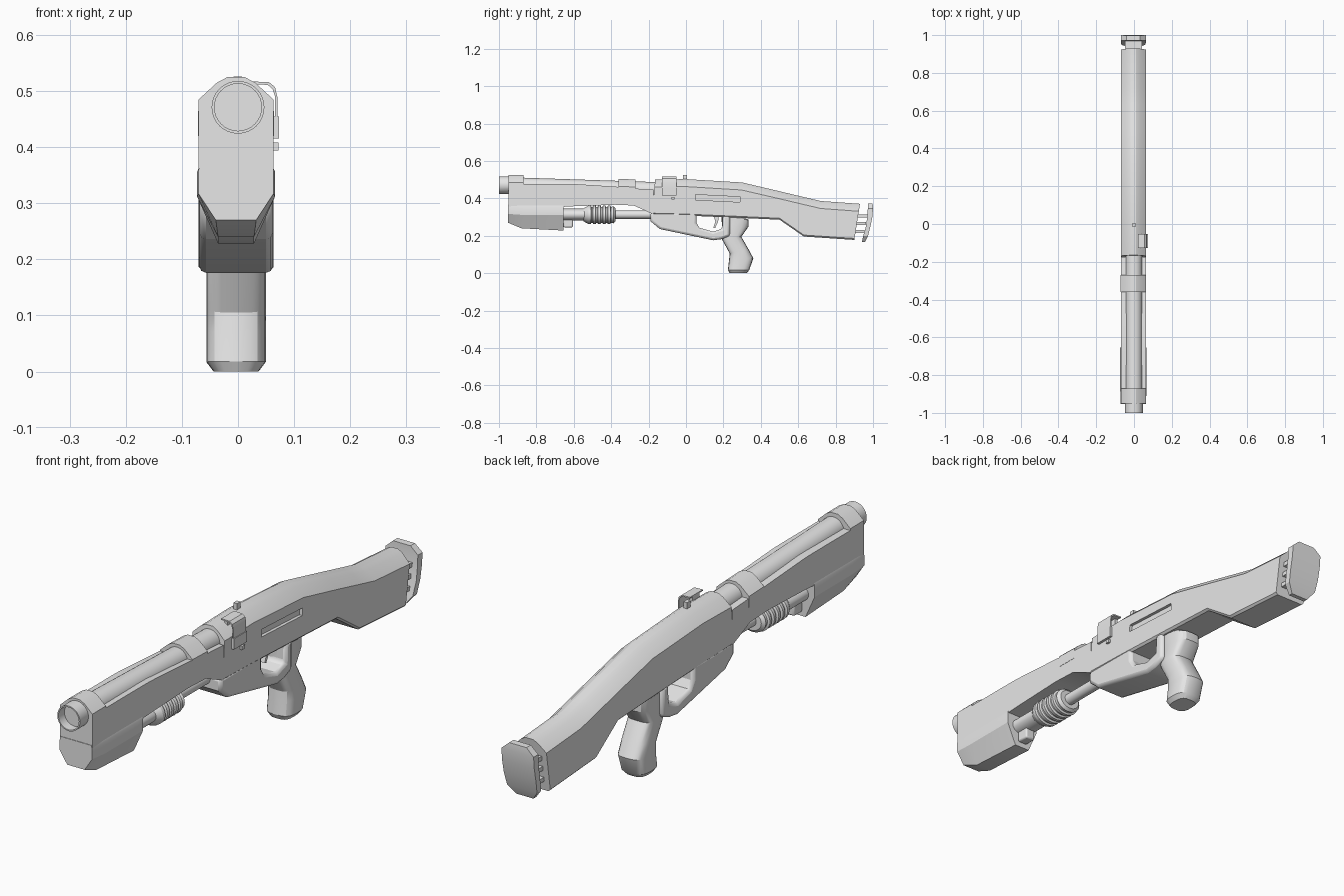
import bpy, bmesh, math

if "Cube" in bpy.data.objects:
    bpy.data.objects.remove(bpy.data.objects["Cube"])

X0, W = -0.0035, 0.0665          # body centre line and half width
grey = bpy.data.materials.new("plain_grey")
grey.diffuse_color = (0.8, 0.8, 0.8, 1)
grey.use_nodes = True
grey.node_tree.nodes["Principled BSDF"].inputs["Base Color"].default_value = grey.diffuse_color


def loft(name, rings, bevel=0, segments=2):
    """Skin equal-sized rings of 3D points and cap both ends."""
    bm = bmesh.new()
    rows = [[bm.verts.new(p) for p in r] for r in rings]
    n = len(rows[0])
    for a, b in zip(rows, rows[1:]):
        for i in range(n):
            bm.faces.new((a[i], a[(i + 1) % n], b[(i + 1) % n], b[i]))
    bm.faces.new(rows[0][::-1])
    bm.faces.new(rows[-1])
    bmesh.ops.recalc_face_normals(bm, faces=bm.faces)
    me = bpy.data.meshes.new(name)
    bm.to_mesh(me)
    bm.free()
    me.materials.append(grey)
    ob = bpy.data.objects.new(name, me)
    bpy.context.collection.objects.link(ob)
    if bevel:
        m = ob.modifiers.new("Bevel", 'BEVEL')
        m.width, m.segments = bevel, segments
        m.limit_method, m.angle_limit = 'ANGLE', math.radians(65)
    return ob


def side_prism(name, pts, half, **kw):
    """Side profile (y, z) extruded across the width."""
    return loft(name, [[(X0 + s * half, y, z) for y, z in pts] for s in (-1, 1)], **kw)


def box(name, x0, x1, y0, y1, z0, z1, **kw):
    return loft(name, [[(x0, y, z0), (x1, y, z0), (x1, y, z1), (x0, y, z1)] for y in (y0, y1)], **kw)


def lathe(name, stations, x=0.0, sx=1.0, n=32):
    """Round sections (y, centre z, radius) along y."""
    return loft(name, [[(x + sx * r * math.cos(2 * math.pi * i / n), y,
                         zc + r * math.sin(2 * math.pi * i / n)) for i in range(n)]
                       for y, zc, r in stations])


def chamfered(yb, yt, zb, zt, w=W, drop=0.04, low=0.0):
    """Body section with a roof-like chamfered top; yb/yt lean the section."""
    half = [(w - low, zb), (w, zb + low), (w, zt - drop), (0.034, zt - 0.010), (0.015, zt)]
    pts = half + [(-x, z) for x, z in reversed(half)]
    return [(X0 + x, yb + (yt - yb) * (z - zb) / (zt - zb), z) for x, z in pts]


# Receiver and stock
receiver = loft("receiver_and_stock", [chamfered(*s, low=0.008) for s in (
    (-.182, -.165, .313, .500), (0, 0, .308, .503), (.28, .30, .296, .485),
    (.50, .50, .286, .438), (.63, .63, .196, .407), (.72, .72, .190, .386),
    (.90, .93, .178, .371))])

# Slot in the right side of the receiver
cutter = box("slot_cutter", X0 + W - .012, X0 + W + .03, -.12, .12, -.014, .014)
cutter.location = (0, .17, .40)
cutter.rotation_euler.x = -0.05
cutter.hide_render = True
cutter.hide_set(True)
cut = receiver.modifiers.new("Slot", 'BOOLEAN')
cut.operation, cut.object, cut.solver = 'DIFFERENCE', cutter, 'EXACT'

# Fore body, muzzle block and barrel band
loft("fore_body", [[(X0 - W, y, b), (X0 + W, y, b), (X0 + W, y, t), (X0 - W, y, t)]
                   for y, b, t in ((-.872, .355, .478), (-.65, .355, .478), (-.60, .358, .477),
                                   (-.38, .366, .463), (-.28, .362, .453), (-.175, .315, .447))])
loft("muzzle_block", [chamfered(y, y, .355, .525) for y in (-.95, -.87)])
loft("barrel_band", [chamfered(y, y, .42, t, w=W + .001) for y, t in ((-.36, .504), (-.27, .501))])

# Barrel with a shallow open muzzle
lathe("barrel", [(-.965, .471, .042), (-1, .471, .042), (-1, .471, .047), (-.95, .471, .047),
                 (-.945, .469, .044), (-.16, .443, .044)])

# Lower fore-end, tapering to a narrow flat underside
loft("lower_fore_end", [[(X0 + x, y, z) for x, z in (
    (-.064, t), (-w, t - .012), (-w, k), (-b, zb), (b, zb), (w, k), (w, t - .012), (.064, t))]
    for y, t, w, k, b, zb in ((-.952, .368, .0668, .317, .036, .270), (-.88, .368, .0695, .312, .032, .240),
                              (-.655, .368, .0695, .312, .032, .228))])
box("fore_end_lug", X0 - .02, X0 + .02, -.655, -.605, .245, .30, bevel=.006)

# Magazine tube and ribbed pump grip
lathe("magazine_tube", [(-.66, .313, .022), (-.17, .313, .022)], X0)
lathe("pump_sleeve", [(-.66, .313, .032), (-.53, .313, .032)], X0, 1.4)
ribs = [(-.548, .312, .034), (-.535, .312, .042)]
for i in range(5):
    y = -.522 + i * .026
    ribs += [(y, .312, .049), (y + .013, .312, .050), (y + .016, .312, .043), (y + .023, .312, .043)]
ribs += [(-.388, .312, .046), (-.378, .312, .036)]
lathe("pump_grip", ribs, X0, 1.2)

# Trigger housing and guard as one open loop under the receiver
side_prism("trigger_housing", [
    (-.19, .325), (-.19, .278), (-.14, .236), (.145, .176), (.19, .182), (.235, .20), (.235, .31),
    (.197, .31), (.193, .238), (.145, .222), (.072, .243), (.055, .27), (.055, .325)],
    W - .001, bevel=.012)
side_prism("trigger", [(.145, .315), (.175, .315), (.172, .275), (.155, .24), (.146, .243), (.157, .275)], .012)

# Pistol grip: rounded sections from front point to back point
def grip_ring(fy, fz, by, bz, w, n=20):
    ring = []
    for i in range(n):
        c, s = math.cos(2 * math.pi * i / n), math.sin(2 * math.pi * i / n)
        u = .5 + .5 * math.copysign(abs(c) ** .7, c)
        ring.append((X0 + w * math.copysign(abs(s) ** .6, s), fy + (by - fy) * u, fz + (bz - fz) * u))
    return ring

loft("pistol_grip", [grip_ring(*g) for g in (
    (.19, .315, .28, .315, .053), (.19, .295, .335, .285, .053), (.193, .24, .335, .25, .053),
    (.19, .185, .296, .195, .053), (.234, .105, .333, .13, .053), (.230, .07, .36, .08, .053),
    (.224, .018, .338, .016, .053), (.233, 0, .324, 0, .040))])

# Butt pad, curved and narrower at both ends, on three bars
loft("butt_pad", [[(X0 - w, a, z), (X0 + w, a, z), (X0 + w, b, z), (X0 - w, b, z)] for z, a, b, w in (
    (.166, .940, .957, .036), (.20, .948, .973, .062), (.25, .962, .986, W), (.30, .969, .996, W),
    (.345, .972, 1.0, W), (.372, .972, .998, .036))])
for i, z in enumerate((.222, .265, .305)):
    box(f"butt_bar_{i + 1}", X0 - .045, X0 + .045, .88, .955 + .008 * i, z - .008, z + .008)

# Bolt clip hooked over the right side, its knob and the rear sight
clip = [(.02, .517), (.055, .516), (.066, .507), (.070, .49), (.070, .455), (.073, .455), (.073, .415),
        (.060, .415), (.060, .455), (.066, .455), (.066, .49), (.062, .503), (.053, .511), (.02, .512)]
loft("bolt_clip", [[(x, y, z) for x, z in clip] for y in (-.128, -.052)])
box("clip_post", .022, .034, -.11, -.07, .47, .514)
box("clip_knob", .058, .072, -.078, -.062, .394, .408)
box("rear_sight", -.008, .007, -.016, .005, .49, .526)

# Smooth the round parts and keep the hard edges
bpy.ops.object.select_all(action='DESELECT')
for ob in bpy.context.scene.objects:
    if ob is not cutter and ob.name != "slot_cutter":
        ob.select_set(True)
        bpy.context.view_layer.objects.active = ob
bpy.ops.object.shade_smooth_by_angle(angle=math.radians(25))
